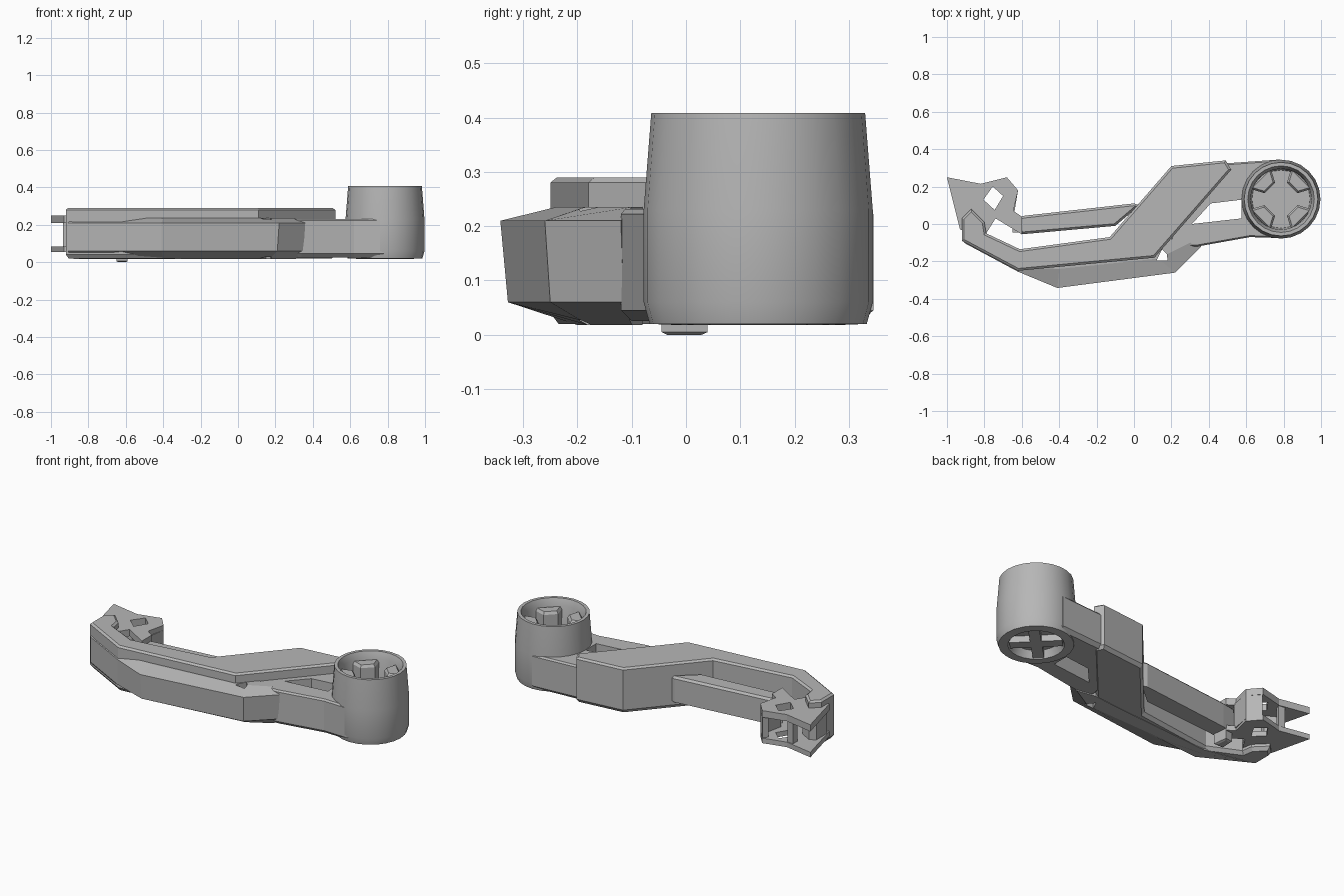
import bpy, bmesh, math
from mathutils import Matrix, Vector

cube = bpy.data.objects.get("Cube")
if cube:
    bpy.data.objects.remove(cube, do_unlink=True)

grey = bpy.data.materials.new("plain_grey")
grey.use_nodes = True
grey.diffuse_color = (0.47, 0.47, 0.47, 1)
grey.node_tree.nodes["Principled BSDF"].inputs["Base Color"].default_value = (0.47, 0.47, 0.47, 1)


def finish(name, bm):
    bmesh.ops.recalc_face_normals(bm, faces=bm.faces)
    mesh = bpy.data.meshes.new(name)
    bm.to_mesh(mesh)
    bm.free()
    mesh.materials.append(grey)
    ob = bpy.data.objects.new(name, mesh)
    bpy.context.collection.objects.link(ob)
    return ob


def prism(name, outline, low, high, top=None, bottom=None):
    """Extruded outline; top and bottom are optional (inset, depth) chamfers."""
    bm = bmesh.new()
    base = bm.faces.new([bm.verts.new((x, y, low)) for x, y in outline])
    ext = bmesh.ops.extrude_face_region(bm, geom=[base], use_keep_orig=True)
    moved = [v for v in ext["geom"] if isinstance(v, bmesh.types.BMVert)]
    cap = [f for f in ext["geom"] if isinstance(f, bmesh.types.BMFace)][0]
    bmesh.ops.translate(bm, verts=moved, vec=(0, 0, high - low))
    bmesh.ops.recalc_face_normals(bm, faces=bm.faces)
    for face, chamfer in ((cap, top), (base, bottom)):
        if chamfer:
            bmesh.ops.inset_region(bm, faces=[face], thickness=chamfer[0],
                                   depth=chamfer[1], use_even_offset=True)
    return finish(name, bm)


def loft(name, layers):
    """Skin a stack of (height, outline) layers with equal point counts."""
    bm = bmesh.new()
    rings = [[bm.verts.new((x, y, z)) for x, y in outline] for z, outline in layers]
    n = len(rings[0])
    for a, b in zip(rings, rings[1:]):
        for i in range(n):
            j = (i + 1) % n
            bm.faces.new((a[i], a[j], b[j], b[i]))
    bm.faces.new(rings[0])
    bm.faces.new(rings[-1])
    return finish(name, bm)


def cut(ob, outline, low=-0.1, high=0.5):
    """Cut a prismatic opening through a part."""
    cutter = prism("cutter", outline, low, high)
    cutter.hide_render = True
    mod = ob.modifiers.new("opening", 'BOOLEAN')
    mod.operation = 'DIFFERENCE'
    mod.solver = 'EXACT'
    mod.object = cutter
    bpy.context.view_layer.objects.active = ob
    bpy.ops.object.modifier_apply(modifier=mod.name)
    bpy.data.objects.remove(cutter, do_unlink=True)


def revolve(name, profile, centre, sides):
    bm = bmesh.new()
    vs = [bm.verts.new((r, 0, z)) for r, z in profile]
    es = [bm.edges.new(p) for p in zip(vs, vs[1:])]
    bmesh.ops.spin(bm, geom=vs + es, cent=(0, 0, 0), axis=(0, 0, 1),
                   angle=math.tau, steps=sides, use_duplicate=False)
    bmesh.ops.remove_doubles(bm, verts=bm.verts, dist=0.0005)
    bmesh.ops.translate(bm, verts=bm.verts, vec=centre)
    return finish(name, bm)


# Raised spine: bent arm with a diagonal middle
prism("arm_spine", [(-0.92, -0.09), (-0.62, -0.25), (0.11, -0.18), (0.52, 0.29),
                    (0.49, 0.34), (0.2, 0.31), (-0.13, -0.07), (-0.61, -0.135),
                    (-0.79, -0.05), (-0.8, 0.01), (-0.87, 0.08), (-0.92, 0.03)],
      0.04, 0.28, top=(0.012, 0.01), bottom=(0.015, 0.02))

# Lower flared skirt along the front, its back edge buried in the spine
back = [(0.2, -0.08), (0.0, -0.1), (-0.6, -0.145)]
skirt = loft("front_skirt", [
    (0.018, [(-0.88, -0.09), (-0.62, -0.18), (-0.4, -0.2), (0.17, -0.18), (0.31, -0.1)] + back),
    (0.06, [(-0.91, -0.1), (-0.62, -0.255), (-0.41, -0.328), (0.21, -0.25), (0.35, -0.115)] + back),
    (0.21, [(-0.91, -0.1), (-0.62, -0.255), (-0.41, -0.342), (0.22, -0.26), (0.36, -0.12)] + back),
    (0.235, [(-0.88, -0.1), (-0.6, -0.235), (-0.4, -0.24), (0.13, -0.185), (0.3, -0.1)] + back)])
cut(skirt, [(0.12, -0.195), (0.18, -0.195), (0.175, -0.16), (0.15, -0.135)])

# Back rail bridging the bend, leaving the long slot open
prism("back_rail", [(-0.66, 0.03), (-0.6, -0.055), (-0.1, -0.01), (0.03, 0.1),
                    (0.0, 0.11), (-0.58, 0.045)], 0.065, 0.205, top=(0.012, 0.012))

# Frame joining the diagonal to the round boss, with a slot
frame = prism("boss_frame", [(0.19, -0.12), (0.34, -0.12), (0.62, -0.07), (0.78, -0.075),
                             (0.78, 0.345), (0.5, 0.325), (0.25, 0.25)],
              0.045, 0.222, top=(0.008, 0.01), bottom=(0.02, 0.02))
cut(frame, [(0.31, 0.0), (0.41, 0.11), (0.575, 0.13), (0.575, 0.03)])
boss_x, boss_y = 0.786, 0.133
cut(frame, [(boss_x + 0.18 * math.cos(i * math.tau / 20),
             boss_y + 0.18 * math.sin(i * math.tau / 20)) for i in range(20)])

# Round boss with a socket above and a recess below
boss = revolve("round_boss", [(0, 0.06), (0.13, 0.06), (0.15, 0.018), (0.2, 0.02),
                              (0.211, 0.06), (0.211, 0.23), (0.197, 0.408), (0.178, 0.408),
                              (0.163, 0.37), (0.155, 0.2), (0, 0.2)], (boss_x, boss_y, 0), 24)
bpy.ops.object.select_all(action='DESELECT')
boss.select_set(True)
bpy.context.view_layer.objects.active = boss
bpy.ops.object.shade_smooth_by_angle(angle=math.radians(25))


def around(points, angle):
    turn = Matrix.Rotation(angle, 2)
    return [tuple(turn @ Vector(p) + Vector((boss_x, boss_y))) for p in points]


# Wedges inside the socket leave a cross-shaped opening; ribs stand under the boss
for i in range(4):
    angle = math.pi / 4 + i * math.pi / 2
    prism(f"socket_wedge_{i + 1}", around([(0.085, -0.04), (0.16, -0.08), (0.16, 0.08),
                                           (0.085, 0.04)], angle), 0.19, 0.35, top=(0.01, 0.015))
    prism(f"underside_rib_{i + 1}", around([(0.0, -0.03), (0.14, -0.03), (0.14, 0.03),
                                            (0.0, 0.03)], angle), 0.022, 0.07)

# Clevis at the far end: two pierced plates
plate = [(-1.0, 0.25), (-0.93, -0.03), (-0.79, -0.05), (-0.74, 0.03), (-0.6, -0.055),
         (-0.6, 0.04), (-0.645, 0.07), (-0.62, 0.18), (-0.68, 0.25), (-0.82, 0.215)]
diamond = [(-0.755, 0.2), (-0.7, 0.15), (-0.745, 0.075), (-0.805, 0.13)]
for name, low, high in (("upper_clevis_plate", 0.21, 0.25), ("lower_clevis_plate", 0.055, 0.085)):
    cut(prism(name, plate, low, high), diamond)

# Walls between the plates
prism("clevis_inner_wall", [(-0.64, 0.06), (-0.62, 0.18), (-0.68, 0.245), (-0.7, 0.22),
                            (-0.66, 0.17), (-0.68, 0.07)], 0.07, 0.22)
prism("clevis_outer_wall", [(-0.935, 0.0), (-0.85, 0.0), (-0.83, 0.08), (-0.9, 0.12),
                            (-0.935, 0.1)], 0.07, 0.22)
prism("clevis_post", [(-0.86, 0.17), (-0.83, 0.18), (-0.82, 0.21), (-0.86, 0.215)], 0.07, 0.22)

# Small pad under the clevis
prism("bottom_pad", [(-0.65, -0.045), (-0.59, -0.045), (-0.6, 0.04), (-0.645, 0.035)],
      0.005, 0.07, bottom=(0.01, 0.005))
